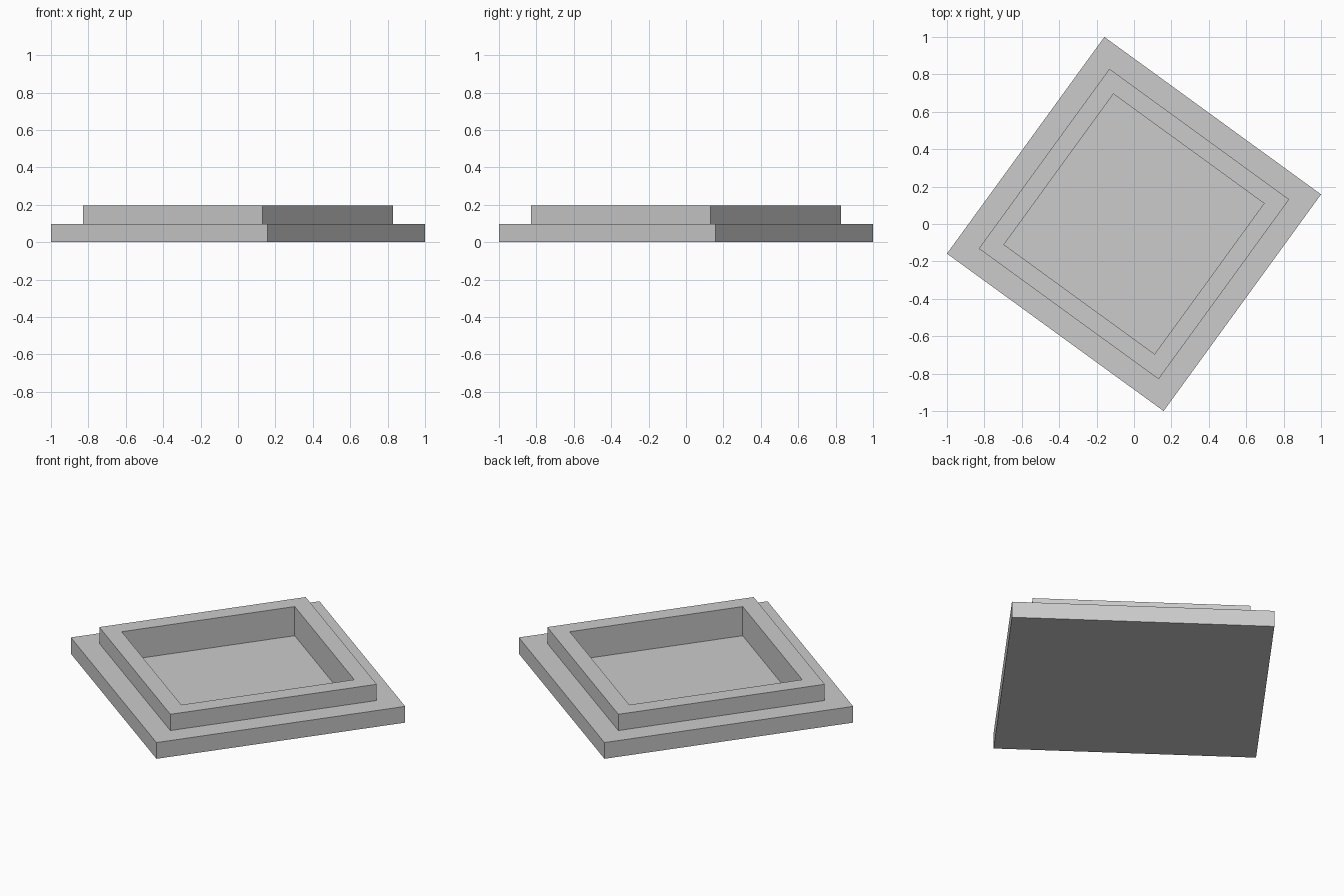
import bpy
import bmesh
import math

cube = bpy.data.objects.get("Cube")
if cube:
    bpy.data.objects.remove(cube, do_unlink=True)

TURN = math.radians(9)  # direction of the first corner


def make_material(name, colour):
    mat = bpy.data.materials.new(name)
    mat.use_nodes = True
    mat.diffuse_color = colour
    mat.node_tree.nodes["Principled BSDF"].inputs["Base Color"].default_value = colour
    return mat


def square_loft(name, profile, mat):
    """Join square rings given as (corner distance, height), capping both ends."""
    bm = bmesh.new()
    rings = []
    for radius, z in profile:
        angles = [TURN + i * math.pi / 2 for i in range(4)]
        rings.append([bm.verts.new((radius * math.cos(a), radius * math.sin(a), z))
                      for a in angles])
    for low, high in zip(rings, rings[1:]):
        for i in range(4):
            j = (i + 1) % 4
            bm.faces.new((low[i], low[j], high[j], high[i]))
    bm.faces.new(rings[0][::-1])
    bm.faces.new(rings[-1])
    bmesh.ops.recalc_face_normals(bm, faces=bm.faces)
    mesh = bpy.data.meshes.new(name)
    bm.to_mesh(mesh)
    bm.free()
    mesh.materials.append(mat)
    obj = bpy.data.objects.new(name, mesh)
    bpy.context.collection.objects.link(obj)
    return obj


grey = make_material("light grey", (0.6, 0.6, 0.6, 1))

# Stepped square basin: base slab, raised rim, sunken floor
OUTER, RIM, INNER = 1.0125, 0.84, 0.704
STEP, TOP, FLOOR = 0.0975, 0.195, 0.02
square_loft("stepped_basin", [
    (OUTER, 0), (OUTER, STEP),
    (RIM, STEP), (RIM, TOP),
    (INNER, TOP), (INNER, FLOOR),
], grey)
